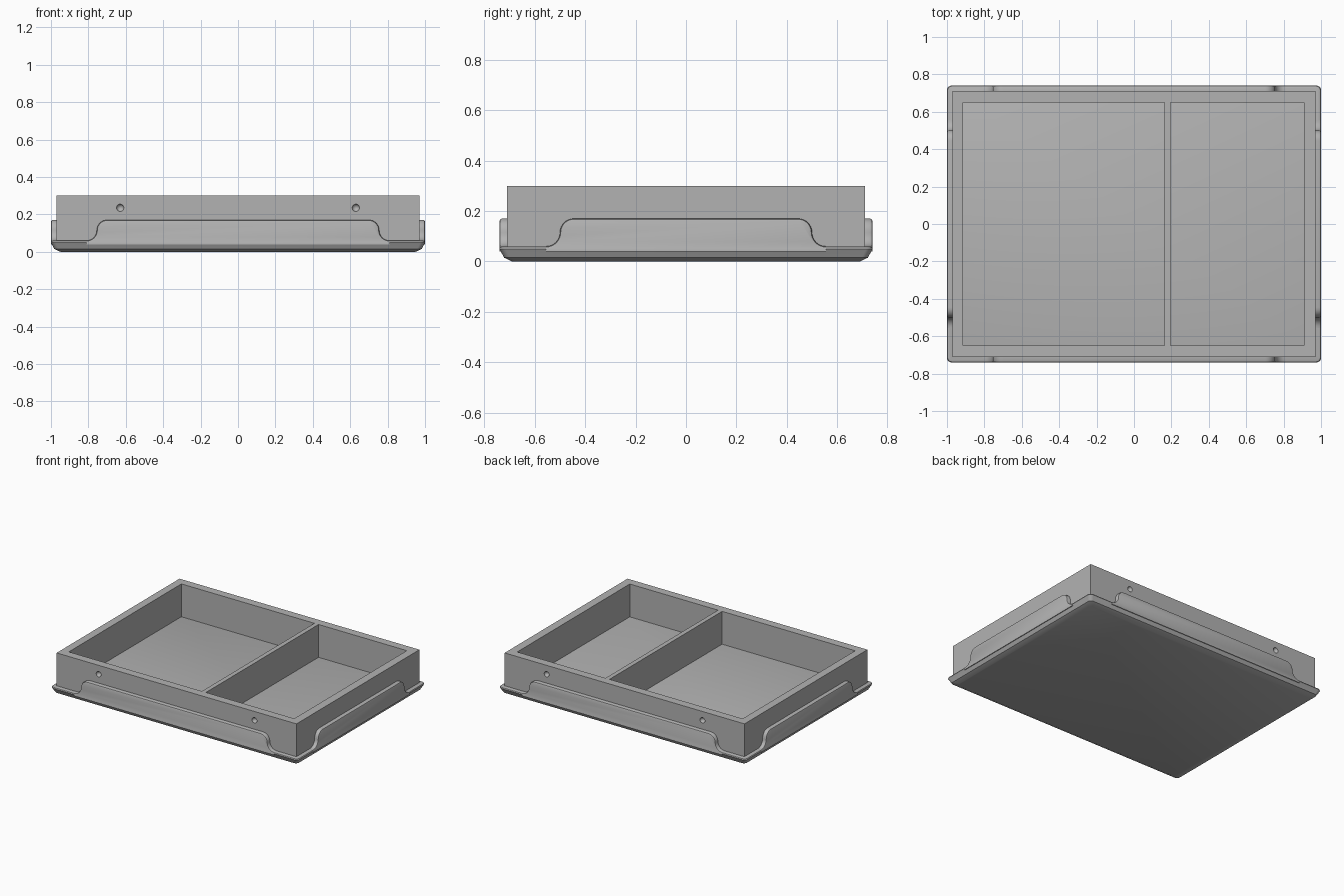
import bpy, bmesh, math
from mathutils import Matrix, Vector

cube = bpy.data.objects.get("Cube")
if cube:
    bpy.data.objects.remove(cube, do_unlink=True)

grey = bpy.data.materials.new("plain grey")
grey.use_nodes = True
colour = (0.45, 0.45, 0.45, 1)
grey.diffuse_color = colour
grey.node_tree.nodes["Principled BSDF"].inputs["Base Color"].default_value = colour


def make(name, bm):
    bmesh.ops.recalc_face_normals(bm, faces=bm.faces)
    mesh = bpy.data.meshes.new(name)
    bm.to_mesh(mesh)
    bm.free()
    mesh.materials.append(grey)
    ob = bpy.data.objects.new(name, mesh)
    bpy.context.collection.objects.link(ob)
    return ob


def box(name, x0, x1, y0, y1, z0, z1):
    bm = bmesh.new()
    mat = Matrix.Translation(((x0 + x1) / 2, (y0 + y1) / 2, (z0 + z1) / 2))
    mat = mat @ Matrix.Diagonal((x1 - x0, y1 - y0, z1 - z0, 1))
    bmesh.ops.create_cube(bm, size=1, matrix=mat)
    return make(name, bm)


def loft(name, rings):
    """Skin a stack of equal-length point rings and cap both ends."""
    bm = bmesh.new()
    loops = [[bm.verts.new(p) for p in ring] for ring in rings]
    for a, b in zip(loops, loops[1:]):
        for i in range(len(a)):
            j = (i + 1) % len(a)
            bm.faces.new((a[i], a[j], b[j], b[i]))
    bm.faces.new(loops[0])
    bm.faces.new(loops[-1])
    return make(name, bm)


def select_only(ob):
    bpy.ops.object.select_all(action="DESELECT")
    ob.select_set(True)
    bpy.context.view_layer.objects.active = ob


def cut(ob, cutter):
    mod = ob.modifiers.new("cut", "BOOLEAN")
    mod.operation = "DIFFERENCE"
    mod.solver = "EXACT"
    mod.object = cutter
    select_only(ob)
    bpy.ops.object.modifier_apply(modifier=mod.name)
    bpy.data.objects.remove(cutter, do_unlink=True)


# Tray body with two open compartments
BX, BY, TOP = 0.97, 0.71, 0.30
body = box("tray_body", -BX, BX, -BY, BY, 0.02, TOP)
for x0, x1 in ((-0.913, 0.163), (0.196, 0.91)):
    cut(body, box("compartment_cutter", x0, x1, -0.65, 0.65, 0.035, 0.4))

# Small round sockets in the front and back walls
for x in (-0.63, 0.63):
    for side in (-1, 1):
        bm = bmesh.new()
        bmesh.ops.create_uvsphere(bm, u_segments=20, v_segments=12, radius=0.02,
                                  matrix=Matrix.Translation((x, side * (BY + 0.002), 0.235)))
        cut(body, make("socket_cutter", bm))


# Base plate with sloped underside and rounded rim
def rounded_rect(inset, z, r=0.025, steps=5):
    hx, hy = 1.0 - inset - r, 0.74 - inset - r
    pts = []
    for k, (sx, sy) in enumerate(((1, 1), (-1, 1), (-1, -1), (1, -1))):
        for i in range(steps + 1):
            a = math.pi / 2 * (k + i / steps)
            pts.append((sx * hx + r * math.cos(a), sy * hy + r * math.sin(a), z))
    return pts


levels = ((0.05, 0), (0.018, 0.015), (0, 0.05), (0.003, 0.057), (0.01, 0.06))
base = loft("base_plate", [rounded_rect(inset, z) for inset, z in levels])

# Raised skirt panels with S-curved ends, one on each side
R, LIP, STEPS = 0.055, 0.06, 8


def panel_outline(half, d):
    """Right end as two tangent arcs, shrunk by d, then mirrored."""
    mid = LIP + R
    angles = [math.pi / 2 * i / STEPS for i in range(STEPS + 1)]
    end = [(half + (R - d) * math.sin(a), mid + (R - d) * math.cos(a)) for a in angles]
    end += [(half + 2 * R - (R + d) * math.cos(a), mid - (R + d) * math.sin(a))
            for a in angles[1:]]
    end.append((half + 2 * R, 0.04))
    return end + [(-x, z) for x, z in reversed(end)]


def skirt_panel(name, half, wall, turn):
    rot = Matrix.Rotation(math.radians(turn), 3, "Z")
    layers = ((-0.005, 0), (0.02, 0), (0.027, 0.003), (0.03, 0.01))
    return loft(name, [[rot @ Vector((x, -wall - out, z)) for x, z in panel_outline(half, d)]
                       for out, d in layers])


panels = [skirt_panel("front_skirt_panel", 0.70, BY, 0),
          skirt_panel("left_skirt_panel", 0.445, BX, 90),
          skirt_panel("back_skirt_panel", 0.70, BY, 180),
          skirt_panel("right_skirt_panel", 0.445, BX, 270)]

for ob in [body, base] + panels:
    select_only(ob)
    bpy.ops.object.shade_smooth_by_angle(angle=math.radians(30))
